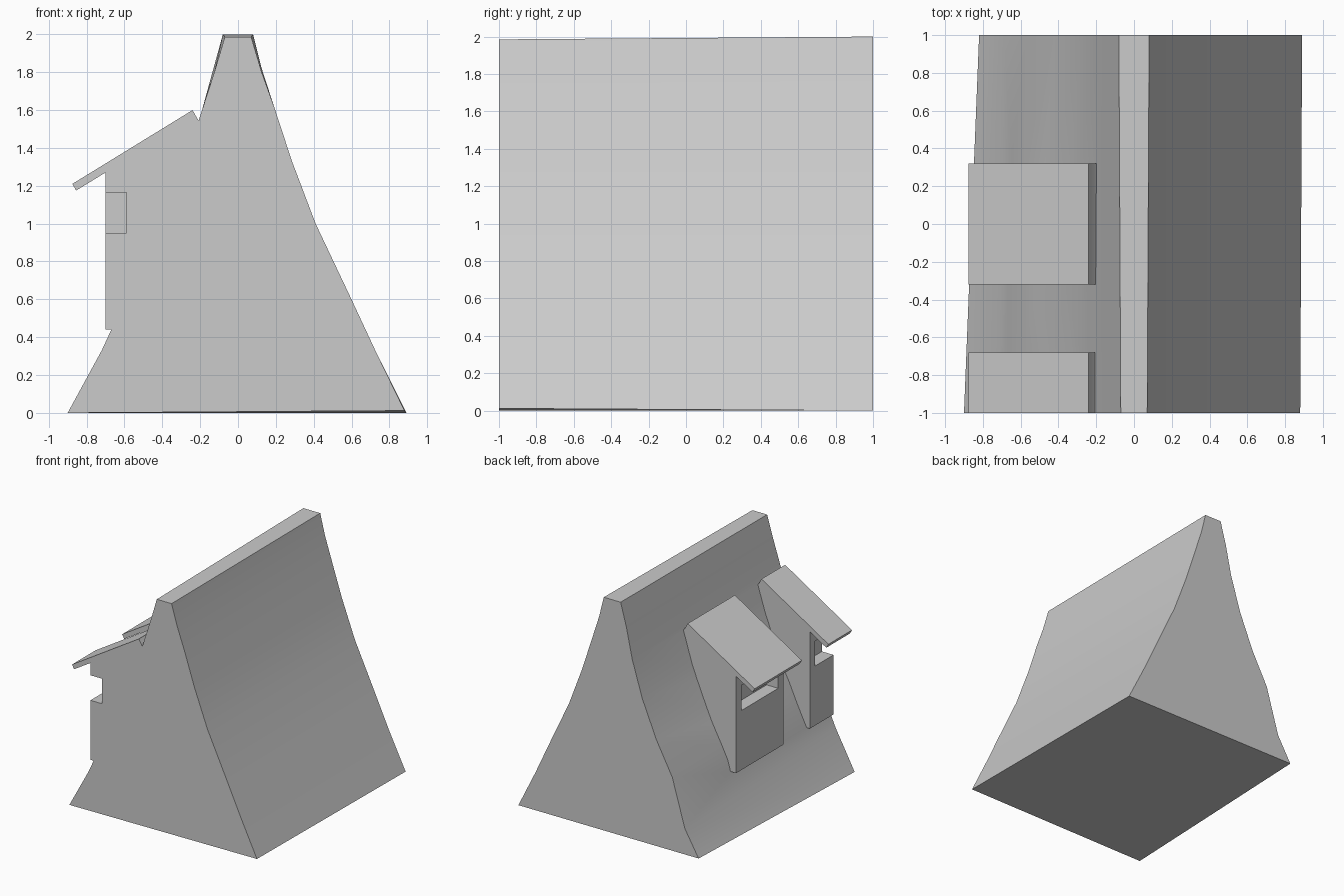
import bpy, bmesh

if "Cube" in bpy.data.objects:
    bpy.data.objects.remove(bpy.data.objects["Cube"])

# Cross-sections (x, z) at the front and back ends, from left foot over the ridge to right foot
FRONT = [(-.90, 0), (-.72, .33), (-.58, .62), (-.42, .97), (-.28, 1.32), (-.19, 1.60), (-.125, 1.80), (-.07, 1.985),
         (.07, 1.985), (.125, 1.80), (.19, 1.62), (.285, 1.33), (.41, 1.0), (.59, .62), (.73, .32), (.88, .012)]
BACK = [(-.82, 0), (-.69, .22), (-.57, .63), (-.42, .91), (-.285, 1.23), (-.19, 1.54), (-.135, 1.80), (-.08, 2.0),
        (.08, 2.0), (.125, 1.82), (.19, 1.62), (.285, 1.33), (.41, 1.0), (.59, .62), (.73, .32), (.89, 0)]
# Dormer side profile: wall, eave, sloped roof, then hidden inside the main roof
DORMER = [(-.70, .44), (-.70, 1.27), (-.855, 1.175), (-.875, 1.21), (-.24, 1.60),
          (-.215, 1.555), (-.1, 1.4), (-.1, .44)]


def loft(name, front, back, y0, y1):
    """Closed solid between two matching cross-sections."""
    bm = bmesh.new()
    a = [bm.verts.new((x, y0, z)) for x, z in front]
    b = [bm.verts.new((x, y1, z)) for x, z in back]
    n = len(a)
    for i in range(n):
        j = (i + 1) % n
        bm.faces.new((a[i], a[j], b[j], b[i]))
    bm.faces.new(a)
    bm.faces.new(b[::-1])
    bmesh.ops.recalc_face_normals(bm, faces=bm.faces)
    me = bpy.data.meshes.new(name)
    bm.to_mesh(me)
    bm.free()
    ob = bpy.data.objects.new(name, me)
    bpy.context.collection.objects.link(ob)
    return ob


def boolean(target, other, op):
    m = target.modifiers.new(op, 'BOOLEAN')
    m.operation, m.solver, m.object = op, 'EXACT', other
    bpy.context.view_layer.objects.active = target
    bpy.ops.object.modifier_apply(modifier=m.name)
    bpy.data.objects.remove(other)


# Main roof, run slightly past the front so it can be trimmed together with the dormers
ext = [(f[0] + .05 * (f[0] - b[0]), f[1] + .05 * (f[1] - b[1])) for f, b in zip(FRONT, BACK)]
roof = loft("roof_section", ext, BACK, -1.1, 1)

# Dormers with recessed windows; the second is halved by the front end
window = [(-.8, .95), (-.8, 1.165), (-.59, 1.165), (-.59, .95)]
for y in (0, -1):
    dormer = loft("dormer", DORMER, DORMER, y - .32, y + .32)
    boolean(dormer, loft("window_cutter", window, window, y - .25, y + .25), 'DIFFERENCE')
    boolean(roof, dormer, 'UNION')

# Trim the front end flat
bm = bmesh.new()
bm.from_mesh(roof.data)
cut = bmesh.ops.bisect_plane(bm, geom=bm.verts[:] + bm.edges[:] + bm.faces[:],
                             plane_co=(0, -1, 0), plane_no=(0, -1, 0), clear_outer=True)
edges = [e for e in cut["geom_cut"] if isinstance(e, bmesh.types.BMEdge)]
bmesh.ops.edgeloop_fill(bm, edges=edges)
bmesh.ops.recalc_face_normals(bm, faces=bm.faces)
bm.to_mesh(roof.data)
bm.free()

# Smooth curve of the slopes, sharp corners elsewhere
bpy.ops.object.select_all(action='DESELECT')
roof.select_set(True)
bpy.context.view_layer.objects.active = roof
bpy.ops.object.shade_smooth_by_angle(angle=0.4)
